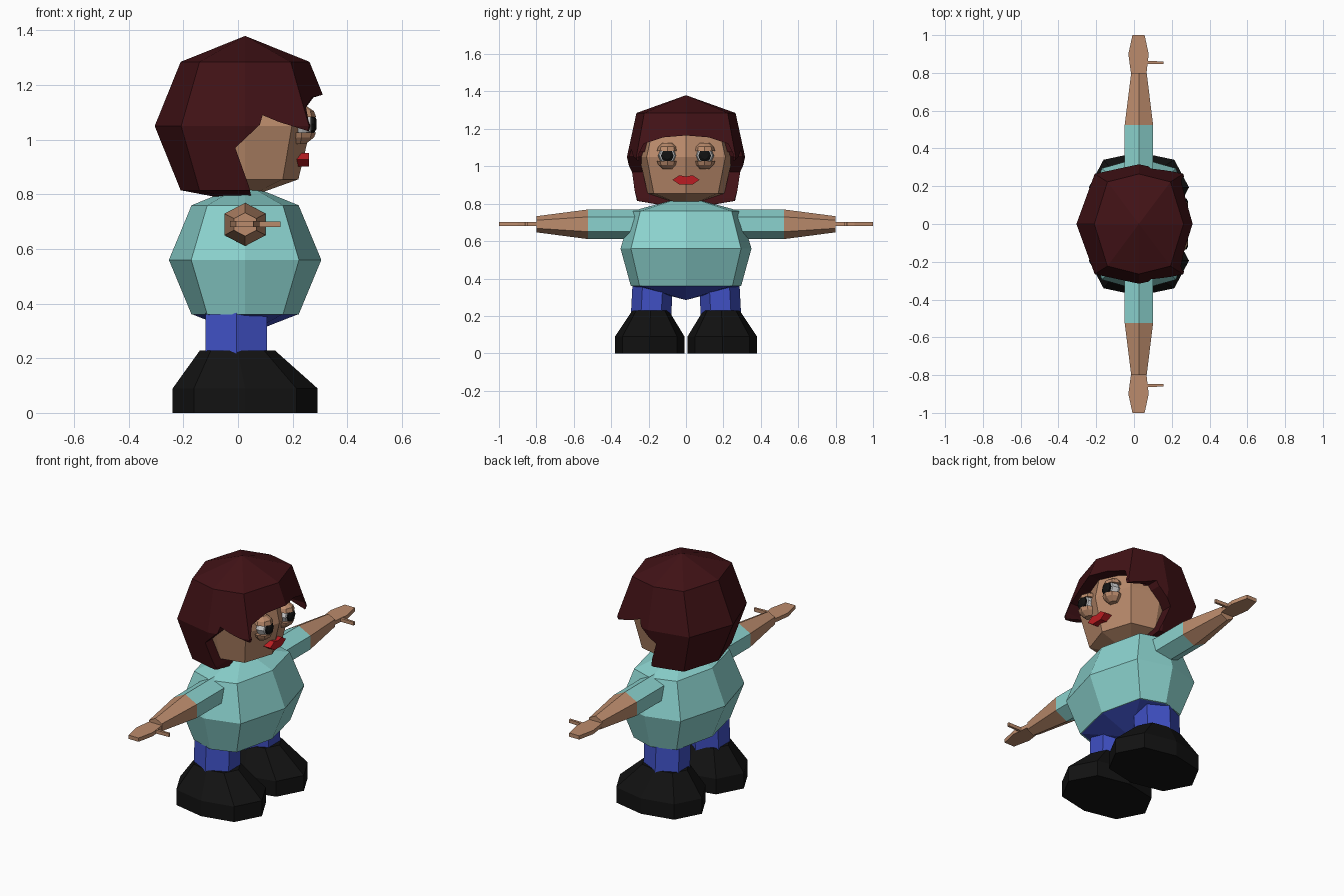
import bpy, bmesh
from math import cos, sin, pi, copysign

if "Cube" in bpy.data.objects:
    bpy.data.objects.remove(bpy.data.objects["Cube"])

COL = {"hair": (.053, .006, .008), "teal": (.26, .65, .62), "skin": (.5, .26, .15),
       "blue": (.05, .08, .55), "black": (.006, .006, .006), "white": (.75, .75, .75),
       "red": (.5, .012, .016)}
MATS = {}
for key, c in COL.items():
    MATS[key] = bpy.data.materials.new(key)
    MATS[key].diffuse_color = (*c, 1)


def place(axis, a, u, v):
    """Point at distance a along the axis; u, v are the other two coordinates."""
    return {"x": (a, u, v), "y": (u, a, v), "z": (u, v, a)}[axis]


def finish(name, bm, colour):
    bmesh.ops.remove_doubles(bm, verts=bm.verts, dist=1e-5)
    bmesh.ops.recalc_face_normals(bm, faces=bm.faces)
    me = bpy.data.meshes.new(name)
    bm.to_mesh(me)
    bm.free()
    me.materials.append(MATS[colour])
    ob = bpy.data.objects.new(name, me)
    bpy.context.collection.objects.link(ob)
    return ob


def loft(name, rings, colour, axis="z", n=8, turn=0.0, power=1.0):
    """Skin rings (a, cu, cv, ru, rv); zero radius closes to a point, power < 1 squares off v."""
    bm = bmesh.new()
    loops = []
    for a, cu, cv, ru, rv in rings:
        loop = []
        for i in range(n):
            t = 2 * pi * i / n + turn
            s = copysign(abs(sin(t)) ** power, sin(t)) if abs(sin(t)) > 1e-6 else 0
            loop.append(bm.verts.new(place(axis, a, cu + ru * cos(t), cv + rv * s)))
        loops.append(loop)
    for p, q in zip(loops, loops[1:]):
        for i in range(n):
            j = (i + 1) % n
            bm.faces.new((p[i], p[j], q[j], q[i]))
    for ring, loop in ((rings[0], loops[0]), (rings[-1], loops[-1])):
        if ring[3] > 0:
            bm.faces.new(loop)
    return finish(name, bm, colour)


def prism(name, outline, axis, lo, hi, colour):
    bm = bmesh.new()
    ends = [[bm.verts.new(place(axis, a, u, v)) for u, v in outline] for a in (lo, hi)]
    n = len(outline)
    for i in range(n):
        j = (i + 1) % n
        bm.faces.new((ends[0][i], ends[0][j], ends[1][j], ends[1][i]))
    for e in ends:
        bm.faces.new(e)
    return finish(name, bm, colour)


CX, SQ = .026, .5

# Torso and trouser seat
loft("torso", [(.36, CX, 0, .196, .295), (.56, CX, 0, .279, .35),
               (.76, CX, 0, .196, .29), (.84, CX, 0, 0, 0)], "teal", power=SQ)
loft("trouser_seat", [(.361, CX, 0, .194, .29), (.285, CX, 0, 0, 0)], "blue", power=SQ)

# Head
loft("head", [(.785, CX, 0, 0, 0), (.855, CX, 0, .195, .205), (1.05, CX, 0, .242, .25),
              (1.24, CX, 0, .2, .2), (1.3, CX, 0, 0, 0)], "skin", power=SQ)

# Hair cap, cut open at the sides and over the face
hair = loft("hair", [(.77, CX, 0, 0, 0), (.815, CX, 0, .236, .262), (1.05, CX, 0, .331, .316),
                     (1.285, CX, 0, .236, .265), (1.38, CX, 0, 0, 0)], "hair", power=SQ)
side_cut = prism("side_cut", [(.07, .7), (.04, .83), (-.01, .97), (.08, 1.055), (.09, 1.09),
                              (.15, 1.065), (.262, 1.03), (.5, 1.03), (.5, .7)],
                 "y", -.6, .6, "hair")
face_cut = prism("face_cut", [(-.25, .7), (-.25, 1.07), (-.225, 1.12), (-.12, 1.155), (0, 1.165),
                              (.12, 1.155), (.225, 1.12), (.25, 1.07), (.25, .7)],
                 "x", .12, .6, "hair")
bpy.context.view_layer.objects.active = hair
for cutter in (side_cut, face_cut):
    cutter.hide_render = True
    mod = hair.modifiers.new("cut", "BOOLEAN")
    mod.operation, mod.solver, mod.object = "DIFFERENCE", "EXACT", cutter
    bpy.ops.object.modifier_apply(modifier=mod.name)
    bpy.data.objects.remove(cutter)

# Lips
prism("lips", [(-.072, .928), (-.035, .952), (0, .945), (.035, .952), (.072, .928),
               (.035, .902), (-.035, .902)], "x", .19, .26, "red")

for s, side in ((-1, "right"), (1, "left")):
    # Eyes with pupils and lids
    y = s * .1
    loft(side + "_eyeball", [(.18, y, 1.057, .03, .03), (.235, y, 1.057, .05, .046),
                             (.265, y, 1.057, .042, .038), (.276, y, 1.057, .02, .02)],
         "white", axis="x")
    loft(side + "_pupil", [(.25, y, 1.057, .034, .034), (.278, y, 1.057, .034, .034),
                           (.287, y, 1.057, .018, .018)], "black", axis="x")
    for z0, z1, z2, lid in ((1.083, 1.105, 1.125, "upper"), (1.027, 1.008, .985, "lower")):
        loft(f"{side}_{lid}_eyelid", [(z0, .232, y, .054, .055), (z1, .232, y, .046, .048),
                                      (z2, .228, y, .02, .025)], "skin")

    # Sleeve, forearm, hand and thumb
    def arm(y0, r0, y1, r1, name, colour):
        loft(f"{side}_{name}", [(s * y0, CX, .69, r0 * 1.1, r0), (s * y1, CX, .69, r1 * 1.1, r1)],
             colour, axis="y", n=6, turn=pi / 6)
    arm(.15, .08, .525, .079, "sleeve", "teal")
    arm(.525, .079, .8, .043, "forearm", "skin")
    prism(side + "_hand", [(x, s * v) for x, v in
                           ((-.015, .79), (-.03, .9), (-.008, 1), (.056, 1), (.078, .9), (.065, .79))],
          "z", .68, .702, "skin")
    prism(side + "_thumb", [(x, s * v) for x, v in
                            ((.05, .835), (.075, .848), (.155, .848), (.155, .86), (.075, .864), (.05, .88))],
          "z", .681, .701, "skin")

    # Leg and shoe
    loft(side + "_leg", [(.2, -.006, s * .187, .13, .108), (.39, -.006, s * .177, .13, .108)],
         "blue", n=6, turn=pi / 6)
    loft(side + "_shoe", [(0, .026, s * .194, .265, .186), (.09, .026, s * .194, .265, .186),
                          (.228, -.002, s * .19, .138, .098)], "black", power=.7)

for m in bpy.data.materials:
    if m.users and not m.is_grease_pencil:
        m.use_nodes = True
        m.node_tree.nodes["Principled BSDF"].inputs["Base Color"].default_value = m.diffuse_color
